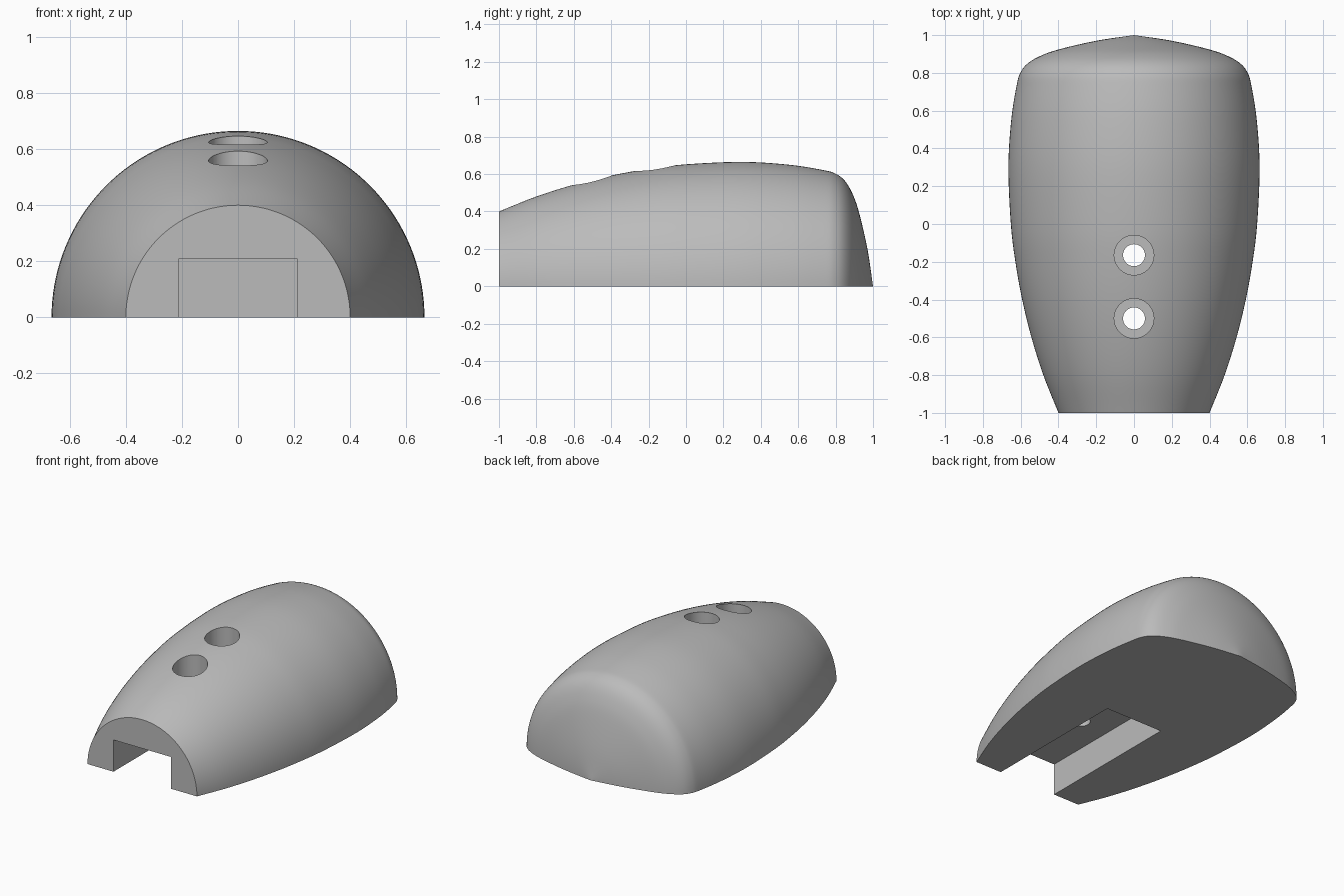
import bpy, bmesh, math
from mathutils import Matrix, Vector

default_cube = bpy.data.objects.get("Cube")
if default_cube:
    bpy.data.objects.remove(default_cube, do_unlink=True)

# One plain grey material
grey = bpy.data.materials.new("plain grey")
grey.use_nodes = True
colour = (0.5, 0.5, 0.5, 1)
grey.diffuse_color = colour
grey.node_tree.nodes["Principled BSDF"].inputs["Base Color"].default_value = colour

ARC_STEPS = 72


def add_object(name, bm):
    bmesh.ops.recalc_face_normals(bm, faces=bm.faces)
    mesh = bpy.data.meshes.new(name)
    bm.to_mesh(mesh)
    bm.free()
    mesh.materials.append(grey)
    obj = bpy.data.objects.new(name, mesh)
    bpy.context.collection.objects.link(obj)
    return obj


def smooth_path(points, steps=6):
    """Catmull-Rom curve through the points."""
    p = [Vector(q) for q in points]
    p = [2 * p[0] - p[1]] + p + [2 * p[-1] - p[-2]]
    path = []
    for a, b, c, d in zip(p, p[1:], p[2:], p[3:]):
        for i in range(steps):
            t = i / steps
            path.append(0.5 * (2 * b + (c - a) * t + (2 * a - 5 * b + 4 * c - d) * t ** 2
                               + (3 * b - a - 3 * c + d) * t ** 3))
    return path + [p[-2]]


# Body: half a turned profile (y, radius) with a flat underside
profile = smooth_path([(-1, 0.4), (-0.8, 0.48), (-0.6, 0.543), (-0.4, 0.592), (-0.2, 0.628),
                       (0, 0.652), (0.3, 0.665), (0.55, 0.65), (0.73, 0.622), (0.8, 0.602),
                       (0.85, 0.563), (0.89, 0.495), (0.925, 0.395), (0.97, 0.2), (1, 0)])
bm = bmesh.new()
rings = []
for y, r in profile[:-1]:
    angles = [math.pi * i / ARC_STEPS for i in range(ARC_STEPS + 1)]
    rings.append([bm.verts.new((r * math.cos(a), y, r * math.sin(a))) for a in angles])
tip = bm.verts.new((0, 1, 0))
for lower, upper in zip(rings, rings[1:]):
    for i in range(ARC_STEPS):
        bm.faces.new((lower[i], lower[i + 1], upper[i + 1], upper[i]))
for i in range(ARC_STEPS):
    bm.faces.new((rings[-1][i], rings[-1][i + 1], tip))
bm.faces.new(rings[0])
bm.faces.new([ring[0] for ring in rings] + [tip] + [ring[-1] for ring in reversed(rings)])
body = add_object("body", bm)


def box_cutter(name, low, high):
    bm = bmesh.new()
    low, high = Vector(low), Vector(high)
    bmesh.ops.create_cube(bm, size=1, matrix=Matrix.Translation((low + high) / 2)
                          @ Matrix.Diagonal((*(high - low), 1)))
    return add_object(name, bm)


def round_cutter(name, radius, y, bottom, top):
    bm = bmesh.new()
    bmesh.ops.create_cone(bm, cap_ends=True, segments=48, radius1=radius, radius2=radius,
                          depth=top - bottom,
                          matrix=Matrix.Translation((0, y, (bottom + top) / 2)))
    return add_object(name, bm)


# Slot under the front, and two stepped screw holes down into it
cutters = [box_cutter("slot_cutter", (-0.21, -1.2, -0.2), (0.21, 0, 0.21))]
for y in (-0.5, -0.165):
    cutters.append(round_cutter("screw_head_cutter", 0.105, y, 0.31, 0.9))
    cutters.append(round_cutter("screw_shaft_cutter", 0.058, y, 0.1, 0.5))

bpy.ops.object.select_all(action="DESELECT")
bpy.context.view_layer.objects.active = body
body.select_set(True)
for cutter in cutters:
    cut = body.modifiers.new("cut", "BOOLEAN")
    cut.operation = "DIFFERENCE"
    cut.solver = "EXACT"
    cut.object = cutter
    bpy.ops.object.modifier_apply(modifier=cut.name)
    bpy.data.objects.remove(cutter, do_unlink=True)
bpy.ops.object.shade_smooth_by_angle(angle=math.radians(30))
